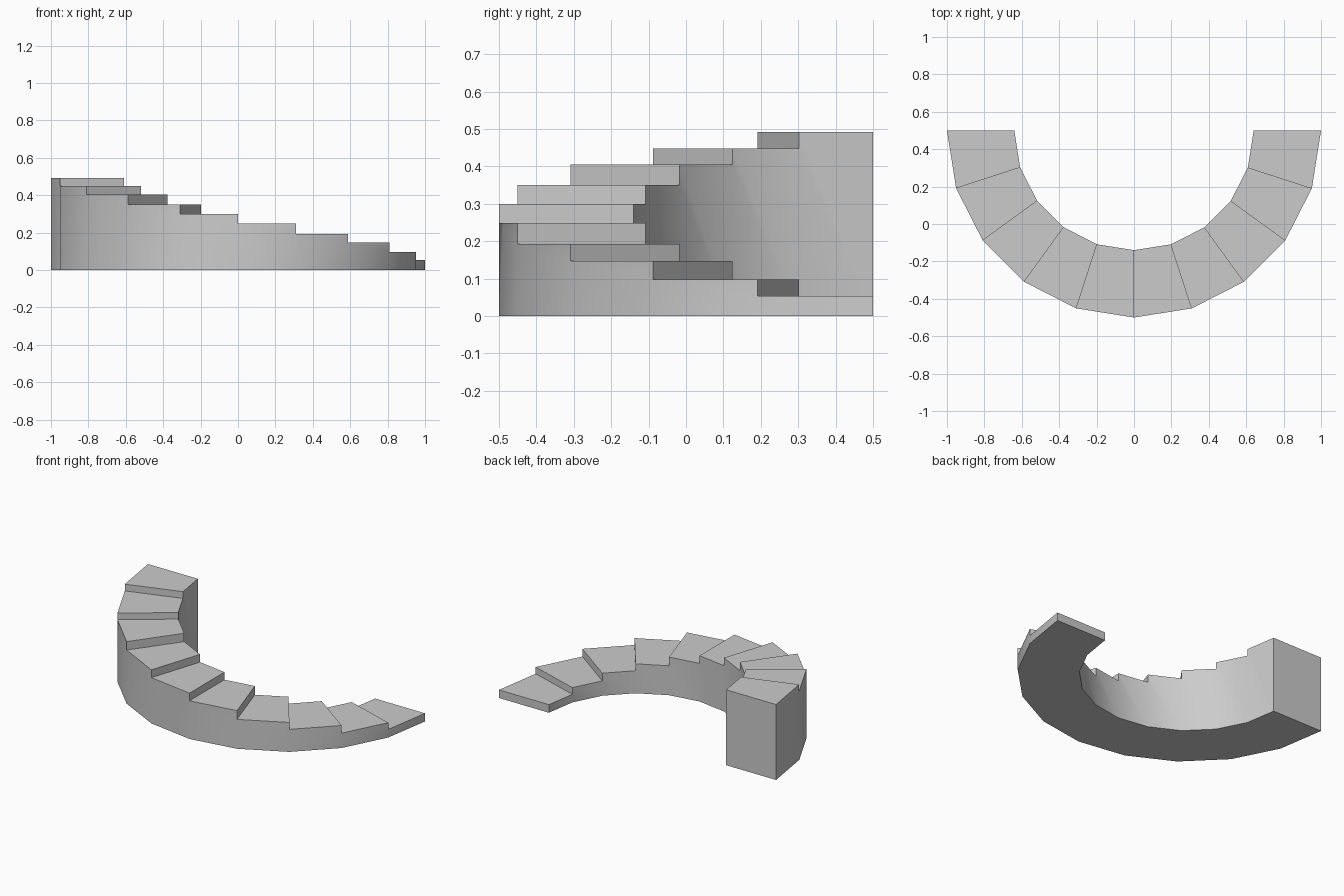
import bpy, bmesh
from math import pi, cos, sin, radians

if "Cube" in bpy.data.objects:
    bpy.data.objects.remove(bpy.data.objects["Cube"])

OUTER, INNER, CENTRE_Y = 1.0, 0.64, 0.5
HEIGHTS = [0.053, 0.097, 0.147, 0.192, 0.249, 0.299, 0.350, 0.405, 0.448, 0.492]
N = len(HEIGHTS)

bm = bmesh.new()
cache = {}


def vert(radius, joint, z):
    """Shared vertex on a radial joint line at height z."""
    key = (radius, joint, z)
    if key not in cache:
        a = -pi * joint / N
        cache[key] = bm.verts.new((radius * cos(a), CENTRE_Y + radius * sin(a), z))
    return cache[key]


def radial_face(joint, z0, z1):
    """Vertical face across the stair width (riser or end wall)."""
    bm.faces.new([vert(INNER, joint, z0), vert(OUTER, joint, z0),
                  vert(OUTER, joint, z1), vert(INNER, joint, z1)])


for k, h in enumerate(HEIGHTS):
    # tread and underside
    for z in (0, h):
        bm.faces.new([vert(INNER, k, z), vert(OUTER, k, z),
                      vert(OUTER, k + 1, z), vert(INNER, k + 1, z)])
    # curved inner and outer walls
    for r in (INNER, OUTER):
        loop = [vert(r, k, 0), vert(r, k + 1, 0), vert(r, k + 1, h), vert(r, k, h)]
        if k:
            loop.append(vert(r, k, HEIGHTS[k - 1]))
        bm.faces.new(loop)
    # riser
    radial_face(k, HEIGHTS[k - 1] if k else 0, h)
# tall end wall
radial_face(N, 0, HEIGHTS[-1])

bmesh.ops.recalc_face_normals(bm, faces=bm.faces[:])
mesh = bpy.data.meshes.new("curved_staircase")
bm.to_mesh(mesh)
bm.free()
stairs = bpy.data.objects.new("curved_staircase", mesh)
bpy.context.collection.objects.link(stairs)

# smooth curved walls, sharp step edges
bpy.context.view_layer.objects.active = stairs
stairs.select_set(True)
bpy.ops.object.shade_smooth_by_angle(angle=radians(30))
